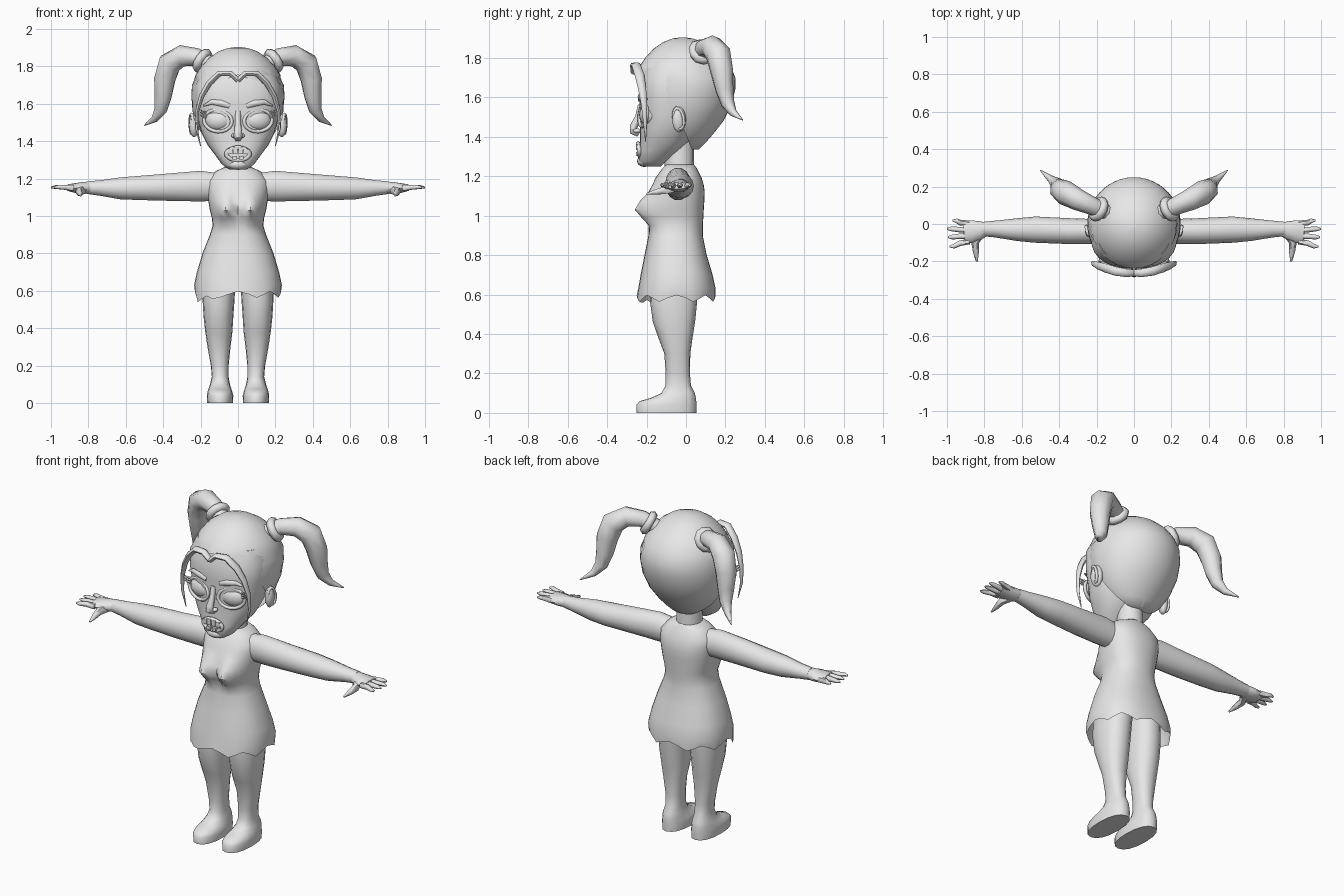
import bpy, bmesh, math
from mathutils import Vector, Matrix

grey = bpy.data.materials.new("plain_grey")
grey.diffuse_color = (0.8, 0.8, 0.8, 1)


def finish(name, bm, mirror=False, angle=45):
    """Turn a bmesh into a smooth-by-angle object, optionally mirrored in x."""
    bmesh.ops.remove_doubles(bm, verts=bm.verts, dist=0.0005)
    bmesh.ops.recalc_face_normals(bm, faces=bm.faces)
    me = bpy.data.meshes.new(name)
    bm.to_mesh(me)
    bm.free()
    me.materials.append(grey)
    for p in me.polygons:
        p.use_smooth = True
    me.set_sharp_from_angle(angle=math.radians(angle))
    ob = bpy.data.objects.new(name, me)
    bpy.context.collection.objects.link(ob)
    if mirror:
        ob.modifiers.new("mirror", 'MIRROR').use_mirror_merge = False
    return ob


def loft(name, rings, caps=(True, True), closed=True, mirror=False, angle=45):
    bm = bmesh.new()
    vs = [[bm.verts.new(p) for p in r] for r in rings]
    n = len(vs[0])
    for a, b in zip(vs, vs[1:]):
        for i in range(n if closed else n - 1):
            j = (i + 1) % n
            bm.faces.new((a[i], a[j], b[j], b[i]))
    if caps[0]:
        bm.faces.new(vs[0])
    if caps[1]:
        bm.faces.new(vs[-1])
    return finish(name, bm, mirror, angle)


def oval(z, x0, x1, yf, yb, n=24, p=2.0):
    """Horizontal super-ellipse from its extents."""
    pts = []
    for i in range(n):
        t = math.tau * i / n
        c, s = math.cos(t), math.sin(t)
        cx = math.copysign(abs(c) ** (2 / p), c)
        sy = math.copysign(abs(s) ** (2 / p), s)
        pts.append(Vector(((x0 + x1) / 2 + (x1 - x0) / 2 * cx,
                           (yf + yb) / 2 + (yb - yf) / 2 * sy, z)))
    return pts


def tube(name, path, n=8, up=(0, 0, 1), mirror=True):
    """Path of (x, y, z, half width, half height) with elliptical sections."""
    pts = [Vector(p[:3]) for p in path]
    rings = []
    for i, p in enumerate(path):
        t = (pts[min(i + 1, len(pts) - 1)] - pts[max(i - 1, 0)]).normalized()
        side = t.cross(Vector(up)).normalized()
        top = side.cross(t)
        rings.append([pts[i] + side * p[3] * math.cos(math.tau * k / n)
                      + top * p[-1] * math.sin(math.tau * k / n) for k in range(n)])
    return loft(name, rings, mirror=mirror, angle=60)


def ball(name, loc, rad, rot=0, mirror=True):
    bm = bmesh.new()
    m = Matrix.Translation(loc) @ Matrix.Rotation(rot, 4, 'Z') @ Matrix.Diagonal((*rad, 1))
    bmesh.ops.create_uvsphere(bm, u_segments=16, v_segments=10, radius=1, matrix=m)
    return finish(name, bm, mirror)


def hoop(name, loc, u, v, r, n=16, m=6, mirror=True):
    """Elliptical ring spanned by the vectors u and v, with thickness r."""
    u, v, loc = Vector(u), Vector(v), Vector(loc)
    w = u.cross(v).normalized()
    rings = []
    for i in range(n + 1):
        t = math.tau * i / n
        d = u * math.cos(t) + v * math.sin(t)
        rings.append([loc + d + d.normalized() * r * math.cos(math.tau * k / m)
                      + w * r * math.sin(math.tau * k / m) for k in range(m)])
    return loft(name, rings, caps=(False, False), mirror=mirror, angle=70)


# Dress: lofted torso and flared skirt with two bust lobes and a ragged hem
dress = [(1.26, .075, -.10, .04), (1.24, .12, -.12, .055), (1.19, .165, -.155, .08),
         (1.155, .167, -.17, .09), (1.12, .165, -.18, .095), (1.075, .158, -.18, .093),
         (1.03, .15, -.18, .09), (.99, .14, -.18, .088), (.95, .135, -.18, .085),
         (.9, .15, -.19, .085), (.8, .19, -.21, .105), (.7, .22, -.23, .135),
         (.63, .235, -.242, .15), (.575, .23, -.25, .15)]
rings = []
for z, x, yf, yb in dress:
    r = oval(z, -x, x, yf, yb, 32, 2.3)
    for p in r:
        if p.y < -.05:
            p.y -= .09 * math.exp(-((abs(p.x) - .07) / .06) ** 2 - ((z - 1.035) / .065) ** 2)
    rings.append(r)
for i, p in enumerate(rings[-1]):
    p.z += (0.022, 0.008, -.012, 0.005)[i % 4]
    if p.y < -.1 and p.x < -.1:
        p.z -= .025
loft("dress", rings, caps=(True, False))

# Neck
loft("neck", [oval(z, -x, x, f, b, 16) for z, x, f, b in
              [(1.2, .08, -.11, .045), (1.27, .07, -.108, .04), (1.45, .07, -.11, .04)]])

# Legs with flat-soled feet
leg = [(0, .027, .165, -.25, .052), (.04, .025, .167, -.252, .053), (.06, .03, .163, -.235, .052),
       (.075, .035, .158, -.18, .05), (.1, .043, .15, -.125, .045), (.14, .05, .14, -.103, .025),
       (.2, .05, .145, -.103, .02), (.3, .04, .163, -.11, .022), (.38, .03, .175, -.14, .033),
       (.46, .025, .184, -.168, .046), (.56, .018, .19, -.182, .056), (.75, .008, .18, -.18, .07)]
loft("leg", [oval(z, a, b, f, k, 16, 2.3) for z, a, b, f, k in leg], mirror=True)

# Arms, palms, fingers and thumbs
tube("arm", [(.1, -.04, 1.155, .06, .075), (.2, -.04, 1.16, .066, .084), (.35, -.038, 1.155, .069, .076),
             (.53, -.03, 1.15, .07, .066), (.63, -.03, 1.148, .06, .06), (.74, -.027, 1.15, .045, .042),
             (.81, -.027, 1.152, .038, .034)], 14)
tube("palm", [(.79, -.027, 1.152, .037, .033), (.83, -.035, 1.15, .052, .033),
              (.87, -.04, 1.15, .06, .027), (.91, -.045, 1.152, .06, .018)], 10)
for k, (y, tip_y, tip_x) in enumerate([(.003, .018, .97), (-.032, -.026, 1.0),
                                      (-.064, -.07, .995), (-.094, -.12, .985)]):
    tube("finger_%d" % (k + 1), [(.88, y, 1.15, .015, .017), (.93, (y * 2 + tip_y) / 3, 1.154, .015, .015),
                                 (tip_x - .02, tip_y, 1.155, .012, .011), (tip_x, tip_y, 1.153, .005, .005)], 6)
tube("thumb", [(.825, -.05, 1.145, .026, .026), (.85, -.10, 1.13, .021, .022),
               (.845, -.15, 1.12, .016, .016), (.84, -.2, 1.11, .005, .005)], 6)

# Face and jaw
face = [(1.248, .045, -.22, -.13), (1.275, .085, -.24, -.10), (1.33, .125, -.238, -.03),
        (1.38, .163, -.232, .02), (1.44, .193, -.233, .05), (1.5, .212, -.233, .1),
        (1.6, .23, -.238, .1), (1.7, .23, -.236, .1), (1.78, .195, -.2, .1)]
loft("face", [oval(z, -x, x, f, b, 28, 2.4) for z, x, f, b in face])

# Hair cap: arcs that open toward the face, closing over the forehead
hair = [(1.335, .08, -.05, .065, .03), (1.37, .13, -.11, .1, .015), (1.41, .175, -.17, .135, .0),
        (1.48, .218, -.225, .19, -.03), (1.56, .243, -.245, .23, -.09), (1.64, .25, -.252, .25, -.15),
        (1.7, .246, -.254, .25, -.2), (1.755, .227, -.238, .228, -1), (1.8, .198, -.207, .195, -1),
        (1.845, .156, -.166, .145, -1), (1.88, .105, -.115, .088, -1), (1.898, .055, -.068, .035, -1),
        (1.904, .005, -.022, -.012, -1)]
rings = []
for z, x, yf, yb, edge in hair:
    yc, ry = (yf + yb) / 2, (yb - yf) / 2
    a = math.acos(max(-1, min(1, (edge - yc) / ry)))
    rings.append([Vector((x * math.sin(a * k / 16), yc + ry * math.cos(a * k / 16), z))
                  for k in range(-16, 17)])
loft("hair_cap", rings, closed=False)

# Fringe lock sweeping from the parting down past the cheek
tube("fringe", [(0, -.262, 1.725, .014, .018), (.04, -.262, 1.762, .015, .022), (.10, -.252, 1.762, .016, .024),
                (.155, -.235, 1.71, .016, .024), (.195, -.222, 1.64, .014, .02), (.218, -.212, 1.56, .01, .015),
                (.222, -.207, 1.47, .007, .01), (.2, -.205, 1.375, .002, .002)], 8, up=(0, 1, 0))

# Pigtails and their ties
tube("pigtail", [(.15, .065, 1.81, .045), (.22, .095, 1.85, .048), (.30, .13, 1.857, .058),
                 (.365, .165, 1.815, .066), (.392, .182, 1.73, .06), (.4, .195, 1.64, .048),
                 (.412, .212, 1.57, .036), (.445, .24, 1.52, .02), (.5, .287, 1.485, .003)], 8, up=(-.45, .9, 0))
hoop("hair_tie", (.19, .08, 1.83), (-.022, -.008, .042), (-.02, .044, 0), .024, 10)

# Ears
ball("ear", (.234, -.035, 1.487), (.026, .036, .065), .35)
hoop("ear_rim", (.248, -.037, 1.492), (.008, .024, .008), (0, -.012, .052), .009, 12)

# Eyes, lids, lashes and brows
ball("eyeball", (.107, -.19, 1.51), (.074, .046, .056), .22)
hoop("eyelid", (.108, -.217, 1.51), (.075, .019, .004), (0, .004, .058), .01, 20)
for k in range(3):
    z = 1.525 + .014 * k
    tube("lash_%d" % (k + 1), [(.172, -.205, z, .007), (.19, -.215, z + .006, .005), (.205, -.222, z + .018, .001)], 5)
tube("brow", [(.045, -.236, 1.588, .008, .012), (.09, -.234, 1.603, .011, .017), (.14, -.222, 1.61, .01, .014),
              (.185, -.197, 1.59, .003, .004)], 8)

# Nose
tube("nose", [(0, -.228, 1.56, .016, .016), (0, -.242, 1.5, .015, .016), (0, -.266, 1.45, .022, .02),
              (0, -.27, 1.428, .024, .018), (0, -.24, 1.41, .018, .012)], 8, up=(0, -1, 0), mirror=False)
ball("nostril", (.022, -.248, 1.43), (.014, .018, .012))

# Mouth: lips, teeth and chin
hoop("lips", (0, -.238, 1.332), (.062, 0, 0), (0, -.004, .034), .012, 20, mirror=False)
for k, (x, z, h) in enumerate([(.015, 1.35, .018), (.042, 1.347, .014), (.018, 1.312, .010)]):
    bm = bmesh.new()
    bmesh.ops.create_cube(bm, size=2, matrix=Matrix.Translation((x, -.243, z)) @ Matrix.Diagonal((.012, .011, h, 1)))
    finish("tooth_%d" % (k + 1), bm, True)
ball("chin", (0, -.212, 1.275), (.055, .036, .028), mirror=False)
